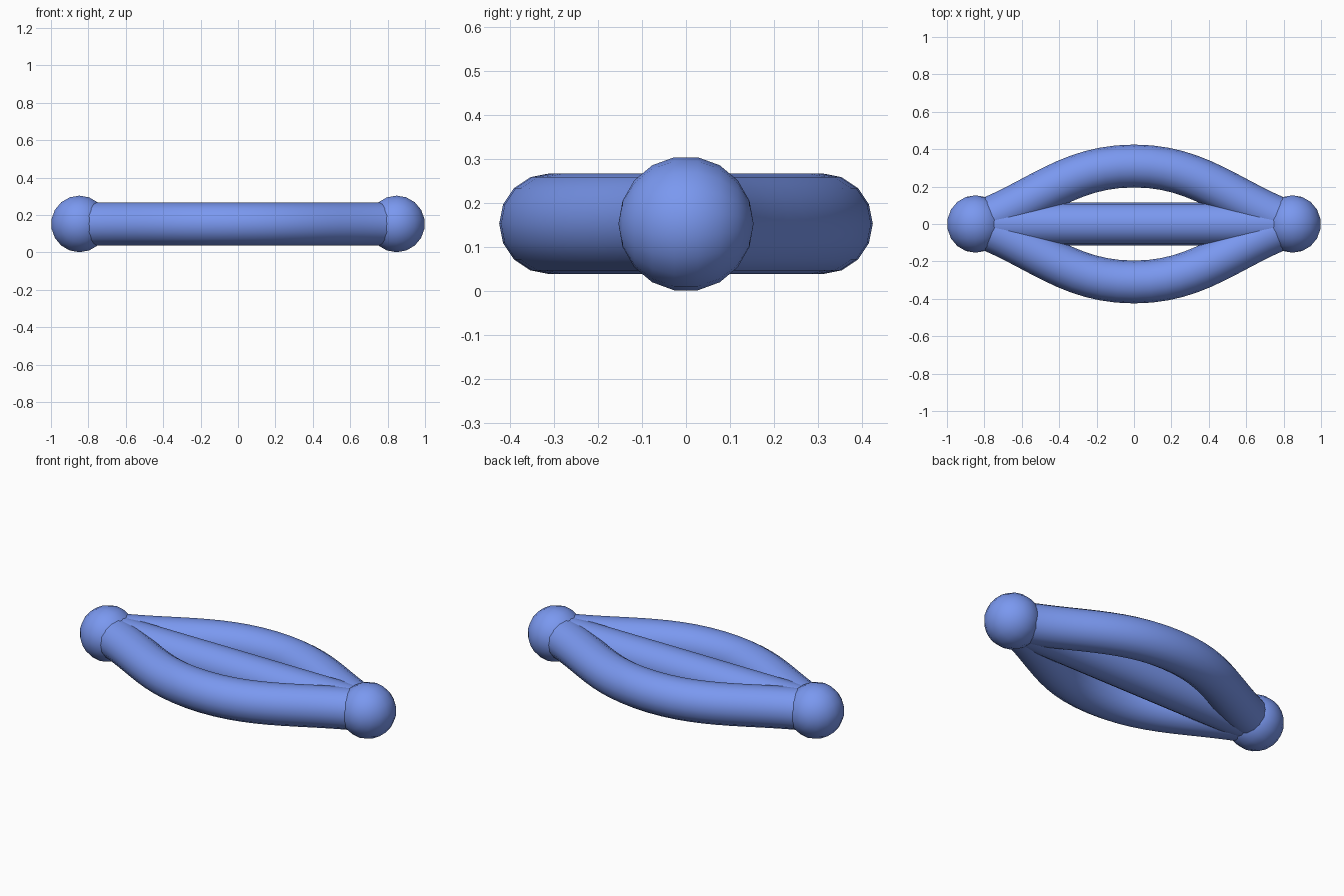
import bpy
import math

if "Cube" in bpy.data.objects:
    bpy.data.objects.remove(bpy.data.objects["Cube"])

Z = 0.152        # height of the centre plane
END_X = 0.848    # centre of the end balls
TUBE_R = 0.1145

blue = bpy.data.materials.new("blue")
blue.diffuse_color = (0.195, 0.315, 0.87, 1)
blue.use_nodes = True
blue.node_tree.nodes["Principled BSDF"].inputs["Base Color"].default_value = blue.diffuse_color


def finish(obj, name):
    obj.name = name
    obj.data.materials.append(blue)


def tube(name, bow):
    """Round bar between the ball centres, bowed sideways by the given amount."""
    curve = bpy.data.curves.new(name, 'CURVE')
    curve.dimensions = '3D'
    curve.bevel_depth = TUBE_R
    curve.bevel_resolution = 6
    curve.resolution_u = 12
    curve.use_fill_caps = True
    spline = curve.splines.new('BEZIER')
    spline.bezier_points.add(2)
    for p, co in zip(spline.bezier_points, ((-END_X, 0, Z), (0, bow, Z), (END_X, 0, Z))):
        p.co = co
        p.handle_left_type = p.handle_right_type = 'AUTO'
    obj = bpy.data.objects.new(name, curve)
    bpy.context.collection.objects.link(obj)
    bpy.ops.object.select_all(action='DESELECT')
    obj.select_set(True)
    bpy.context.view_layer.objects.active = obj
    bpy.ops.object.convert(target='MESH')
    obj = bpy.context.object
    bpy.ops.object.shade_smooth_by_angle(angle=math.radians(40))
    finish(obj, name)


# End balls, poles facing sideways
for name, side in (("left_ball", -1), ("right_ball", 1)):
    bpy.ops.mesh.primitive_uv_sphere_add(segments=18, ring_count=9, radius=0.1535,
                                         location=(side * END_X, 0, Z),
                                         rotation=(math.pi / 2, 0, 0))
    bpy.ops.object.shade_smooth()
    finish(bpy.context.object, name)

# Straight middle bar and the two bowed side bars
tube("middle_bar", 0)
tube("back_bar", 0.31)
tube("front_bar", -0.31)
